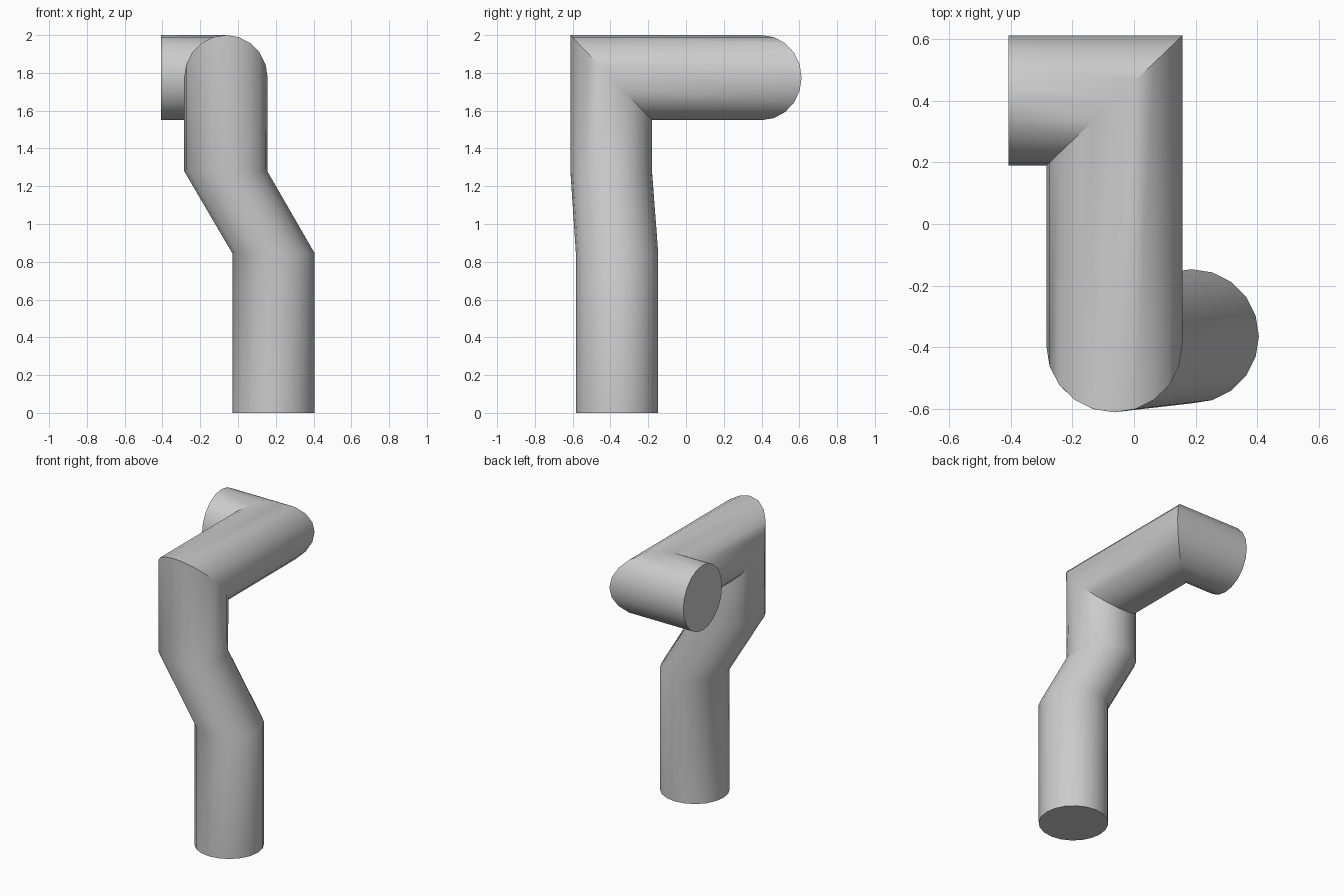
import bpy, bmesh, math
from mathutils import Vector

if "Cube" in bpy.data.objects:
    bpy.data.objects.remove(bpy.data.objects["Cube"])

SIDES = 20

# Each ring of the pipe: centre, cosine axis, sine axis (mitred rings have slanted axes)
rings = [
    ((0.188, -0.365, 0.0), (0.218, 0, 0), (0, 0.218, 0)),            # foot
    ((0.188, -0.365, 0.845), (0.218, 0, 0), (0, 0.218, 0)),          # lower bend
    ((-0.065, -0.396, 1.28), (0.22, 0, 0), (0, 0.216, 0)),           # upper bend
    ((-0.064, -0.396, 1.775), (0.221, 0, 0), (0, 0.216, -0.225)),    # mitre, up to back
    ((-0.064, 0.401, 1.775), (0.221, 0.211, 0), (0, 0, -0.225)),     # mitre, back to left
    ((-0.408, 0.401, 1.775), (0, 0.211, 0), (0, 0, -0.225)),         # open end
]

bm = bmesh.new()
loops = []
for centre, u, v in rings:
    loop = []
    for i in range(SIDES):
        a = 2 * math.pi * i / SIDES
        loop.append(bm.verts.new(Vector(centre) + Vector(u) * math.cos(a) + Vector(v) * math.sin(a)))
    loops.append(loop)

# Walls between neighbouring rings
for lo, hi in zip(loops, loops[1:]):
    for i in range(SIDES):
        j = (i + 1) % SIDES
        bm.faces.new((lo[i], lo[j], hi[j], hi[i]))

# End caps
bm.faces.new(loops[0][::-1])
bm.faces.new(loops[-1])
bmesh.ops.recalc_face_normals(bm, faces=bm.faces[:])

mesh = bpy.data.meshes.new("bent_pipe")
bm.to_mesh(mesh)
bm.free()
pipe = bpy.data.objects.new("bent_pipe", mesh)
bpy.context.collection.objects.link(pipe)

# Smooth walls, sharp caps and mitres
bpy.context.view_layer.objects.active = pipe
pipe.select_set(True)
bpy.ops.object.shade_smooth_by_angle(angle=math.radians(30))
